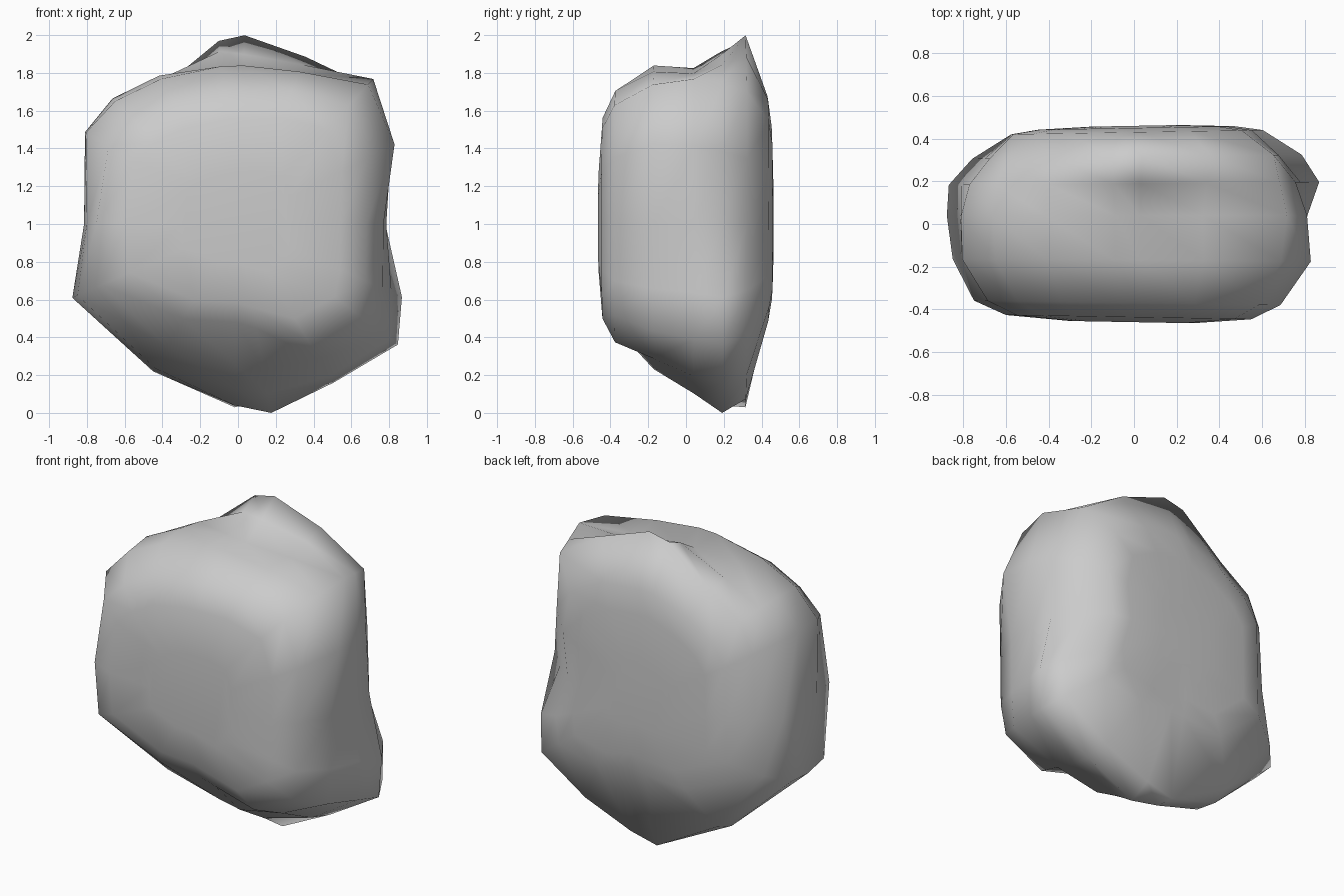
import bpy, bmesh
from math import radians, cos, sin

# Directions of the rock's main corners, seen from the front (degrees around z = 1)
ANGLES = [0, 27, 47, 68, 88, 96, 118, 135, 149, 180, 204, 240, 269, 280, 301, 323, 336]

# Outline radii at six depths, front to back
FRONT = [.68, .77, .86, .76, .70, .70, .73, .77, .80, .75, .79, .58, .52, .56, .73, .80, .74]
MID_FRONT = [.77, .93, 1.01, .87, .84, .84, .87, .92, .94, .80, .93, .75, .74, .78, .83, .94, .84]
MIDDLE = [.785, .91, 1.05, .86, .81, .83, .89, .94, .945, .815, .96, .88, .87, .91, .94, 1.01, .89]
MID_BACK = [.78, .85, 1.0, .91, .90, .92, .87, .91, .90, .81, .95, .90, .96, 1.015, .98, 1.06, .95]
CREST = [.65, .76, .96, .955, 1.0, .975, .83, .84, .79, .70, .83, .86, .97, .94, .93, .98, .86]
BACK = [.52, .62, .74, .71, .68, .68, .66, .67, .66, .57, .63, .58, .48, .47, .60, .73, .66]

# (depth, outline, scale): the outer ones close the broad faces
RINGS = [(-.46, FRONT, .40), (-.437, FRONT, .80), (-.37, FRONT, 1), (-.17, MID_FRONT, 1),
         (.04, MIDDLE, 1), (.19, MID_BACK, 1), (.315, CREST, 1), (.43, BACK, 1),
         (.45, BACK, .78), (.46, BACK, .35)]

# Loft the rings into a closed rock, slightly thicker towards the right
bm = bmesh.new()
loops = []
for y, radii, s in RINGS:
    loop = []
    for a, r in zip(ANGLES, radii):
        x, z = s * r * cos(radians(a)), s * r * sin(radians(a))
        loop.append(bm.verts.new((x, y * (1 + .04 * x), 1 + z)))
    loops.append(loop)
n = len(ANGLES)
for a, b in zip(loops, loops[1:]):
    for i in range(n):
        j = (i + 1) % n
        bm.faces.new((a[i], a[j], b[j], b[i]))
bm.faces.new(loops[0])
bm.faces.new(loops[-1])
bmesh.ops.recalc_face_normals(bm, faces=bm.faces)

# Stand it on the ground, smooth shaded
low = min(v.co.z for v in bm.verts)
bmesh.ops.translate(bm, verts=bm.verts, vec=(0, 0, -low))
for f in bm.faces:
    f.smooth = True
mesh = bpy.data.meshes.new("rock")
bm.to_mesh(mesh)
bm.free()
bpy.context.collection.objects.link(bpy.data.objects.new("rock", mesh))
